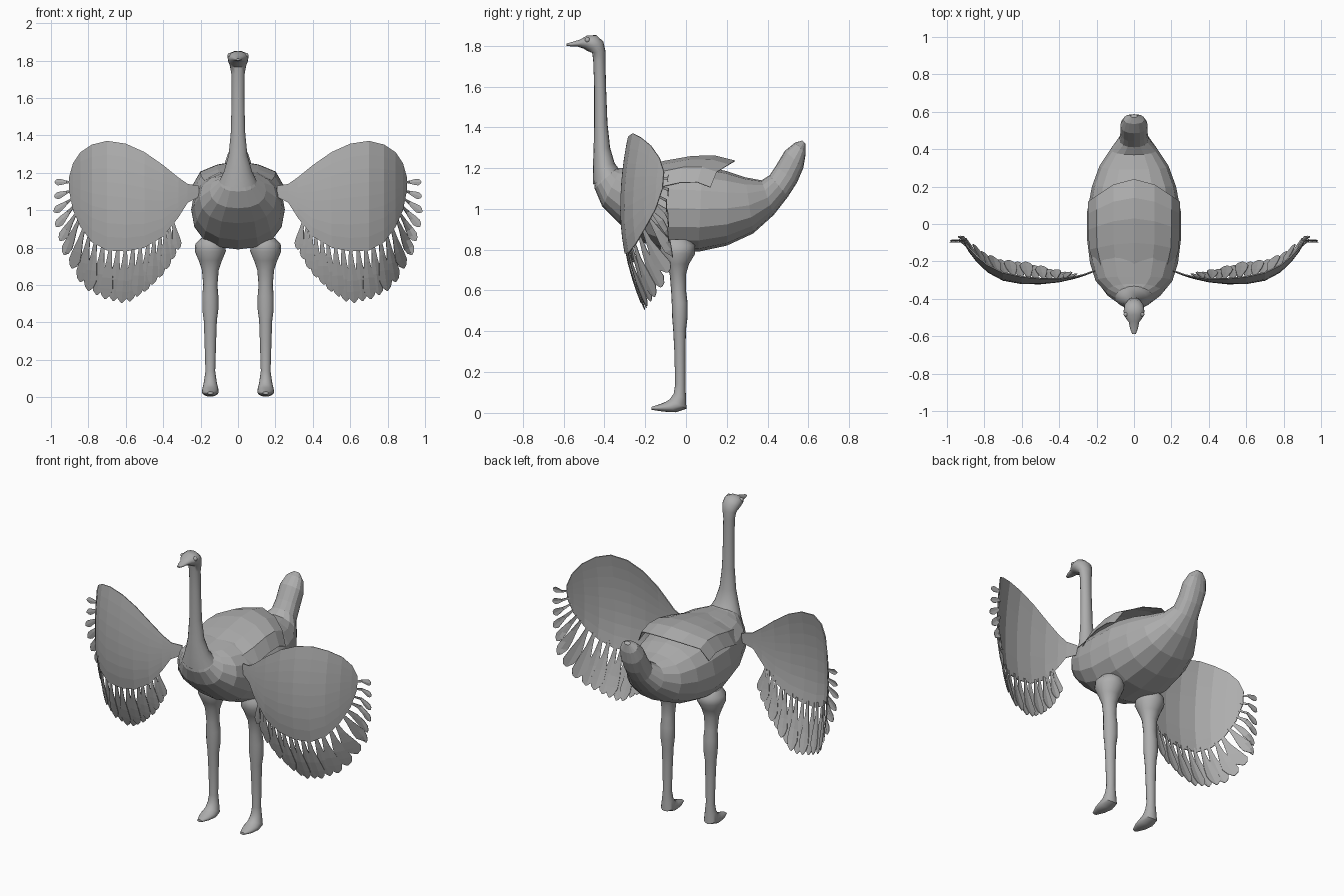
import bpy, bmesh
from math import cos, sin, pi, copysign
from mathutils import Vector

cube = bpy.data.objects.get("Cube")
if cube:
    bpy.data.objects.remove(cube, do_unlink=True)

grey = bpy.data.materials.new("plain_grey")
grey.use_nodes = True
colour = (0.42, 0.42, 0.42, 1)
grey.diffuse_color = colour
grey.node_tree.nodes["Principled BSDF"].inputs["Base Color"].default_value = colour


def finish(name, bm, smooth=False, thickness=0):
    """Turn a bmesh into a shaded, coloured object."""
    bmesh.ops.recalc_face_normals(bm, faces=bm.faces)
    mesh = bpy.data.meshes.new(name)
    bm.to_mesh(mesh)
    bm.free()
    mesh.materials.append(grey)
    obj = bpy.data.objects.new(name, mesh)
    bpy.context.collection.objects.link(obj)
    if smooth:
        bpy.ops.object.select_all(action="DESELECT")
        obj.select_set(True)
        bpy.context.view_layer.objects.active = obj
        bpy.ops.object.shade_smooth_by_angle(angle=pi / 4)
    if thickness:
        solid = obj.modifiers.new("thickness", "SOLIDIFY")
        solid.thickness = thickness
        solid.offset = 0
    return obj


def power(value, exponent):
    return copysign(abs(value) ** exponent, value)


def loft(name, rings, sides=16, x=0, square=1.0, smooth=True):
    """Skin oval rings, each given by its two side-profile points and half width."""
    bm = bmesh.new()
    loops = []
    for y1, z1, y2, z2, half in rings:
        a, b = Vector((x, y1, z1)), Vector((x, y2, z2))
        mid, arm = (a + b) / 2, (a - b) / 2
        loops.append([])
        for i in range(sides):
            t = 2 * pi * i / sides
            across = Vector((half * power(sin(t), square), 0, 0))
            loops[-1].append(bm.verts.new(mid + arm * power(cos(t), square) + across))
    for low, high in zip(loops, loops[1:]):
        for i in range(sides):
            j = (i + 1) % sides
            bm.faces.new((low[i], low[j], high[j], high[i]))
    bm.faces.new(loops[0])
    bm.faces.new(loops[-1])
    return finish(name, bm, smooth)


def add_sheet(bm, rows):
    """Join rows of points into a grid of quads."""
    grid = [[bm.verts.new(p) for p in row] for row in rows]
    for r, s in zip(grid, grid[1:]):
        for i in range(len(r) - 1):
            bm.faces.new((r[i], r[i + 1], s[i + 1], s[i]))


def sample(points, t):
    """Point at fraction t along an evenly spaced polyline."""
    f = t * (len(points) - 1)
    i = min(int(f), len(points) - 2)
    return Vector(points[i]).lerp(Vector(points[i + 1]), f - i)


# Body with the raised tail
loft("body", [
    (.57, 1.335, .585, 1.32, .02), (.535, 1.325, .587, 1.27, .055),
    (.485, 1.285, .575, 1.2, .073), (.44, 1.21, .545, 1.13, .072),
    (.41, 1.165, .5, 1.06, .078), (.37, 1.14, .43, .97, .125),
    (.29, 1.155, .33, .88, .185), (.2, 1.185, .2, .82, .225),
    (.08, 1.21, .06, .79, .25), (-.08, 1.22, -.1, .79, .25),
    (-.2, 1.215, -.22, .84, .235), (-.28, 1.205, -.33, .93, .205),
    (-.32, 1.2, -.41, 1.01, .15), (-.34, 1.2, -.448, 1.1, .1),
    (-.35, 1.22, -.45, 1.18, .06)], square=.88, smooth=False)

# Neck, head and beak
loft("neck_and_head", [
    (-.325, 1.19, -.455, 1.12, .1), (-.35, 1.225, -.457, 1.19, .075),
    (-.372, 1.3, -.453, 1.29, .05), (-.385, 1.42, -.45, 1.42, .038),
    (-.392, 1.6, -.45, 1.6, .034), (-.395, 1.72, -.455, 1.73, .035),
    (-.395, 1.775, -.46, 1.765, .043), (-.405, 1.82, -.485, 1.775, .053),
    (-.44, 1.852, -.5, 1.785, .056), (-.485, 1.85, -.515, 1.79, .046),
    (-.52, 1.83, -.53, 1.795, .028), (-.56, 1.818, -.56, 1.796, .021),
    (-.587, 1.81, -.587, 1.8, .01)])

# Loose feather cover over the back, lifted at its rear edge
bm = bmesh.new()
columns = [(0, 0, 0), (.11, -.03, -.018), (.2, -.09, -.055), (.243, -.12, -.13)]
columns = [(-x, y, z) for x, y, z in columns[:0:-1]] + columns
back = [(-.22, 1.21, .88, 0), (-.1, 1.235, .98, .3), (.03, 1.258, 1, .5),
        (.14, 1.26, 1, .7), (.24, 1.235, 1, 1)]
add_sheet(bm, [[(x * wide, y + dy * sweep, z + dz) for x, dy, dz in columns]
               for y, z, wide, sweep in back])
finish("back_feather_cover", bm, thickness=.004)


def bowl(x, z):
    """Depth of the cupped wing surface."""
    dx = min(x, .91) - .53
    bend = 4 * dx ** 3 if dx > 0 else .65 * dx * dx
    return -.32 + bend + (.3 if z > 1 else .45) * (z - 1) ** 2


# Wing stations (x, top, bottom), and the roots and tips of the flight feathers
stations = [(.21, 1.13, 1.07), (.27, 1.14, 1.04), (.32, 1.175, .96),
            (.4, 1.24, .86), (.5, 1.31, .8), (.6, 1.355, .78), (.7, 1.37, .785),
            (.78, 1.35, .83), (.84, 1.31, .91), (.88, 1.25, 1), (.9, 1.18, 1.1)]
roots = [(.35, .95), (.4, .88), (.48, .83), (.58, .8), (.68, .81),
         (.78, .85), (.85, .95), (.885, 1.04), (.89, 1.15)]
tips = [(.32, .79), (.4, .66), (.5, .565), (.6, .5), (.71, .525),
        (.82, .58), (.93, .76), (.985, .95), (.98, 1.15)]
outline = [(0, .1), (.3, .22), (.6, .42), (.8, .5), (.93, .32), (1, .05)]
FEATHERS, ACROSS = 21, 8

for side, sign in (("left", 1), ("right", -1)):
    bm = bmesh.new()
    rows = []
    for x, top, bottom in stations:
        heights = [top + (bottom - top) * i / ACROSS for i in range(ACROSS + 1)]
        rows.append([(sign * x, bowl(x, z), z) for z in heights])
    add_sheet(bm, rows)
    finish(side + "_wing", bm, thickness=.006)

    # Paddle-shaped flight feathers, overlapping in alternate layers
    bm = bmesh.new()
    for n in range(FEATHERS):
        t = n / (FEATHERS - 1)
        root, tip = sample(roots, t), sample(tips, t)
        along = tip - root
        normal = Vector((-along.y, along.x)).normalized()
        width = .02 + .17 * along.length
        layer = .006 * (n % 2) + .004
        rows = []
        for f, w in outline:
            row = []
            for k in (-1, 0, 1):
                p = root + along * f + normal * (k * w * width)
                depth = bowl(p.x, p.y) + layer + .006 * abs(k) * w
                row.append((sign * p.x, depth, p.y))
            rows.append(row)
        add_sheet(bm, rows)
    finish(side + "_flight_feathers", bm, thickness=.003)

    # Leg with thigh, knee and forward-pointing foot
    loft(side + "_leg", [
        (.02, .85, -.11, .85, .05), (.045, .82, -.125, .82, .08),
        (.045, .78, -.125, .78, .083), (.015, .73, -.1, .73, .062),
        (0, .68, -.08, .68, .045), (0, .6, -.073, .6, .038),
        (.008, .54, -.07, .54, .043), (.008, .47, -.068, .47, .043),
        (0, .41, -.063, .41, .035), (-.003, .3, -.057, .3, .031),
        (-.003, .14, -.053, .14, .026), (0, .07, -.06, .095, .034),
        (.002, .02, -.08, .066, .043), (-.05, .003, -.1, .054, .045),
        (-.11, .006, -.13, .042, .036), (-.168, .015, -.168, .03, .016)],
        x=sign * .148)

    # Eye
    bm = bmesh.new()
    bmesh.ops.create_uvsphere(bm, u_segments=12, v_segments=8, radius=.013)
    bmesh.ops.translate(bm, verts=bm.verts, vec=(sign * .043, -.483, 1.828))
    finish(side + "_eye", bm, smooth=True)
